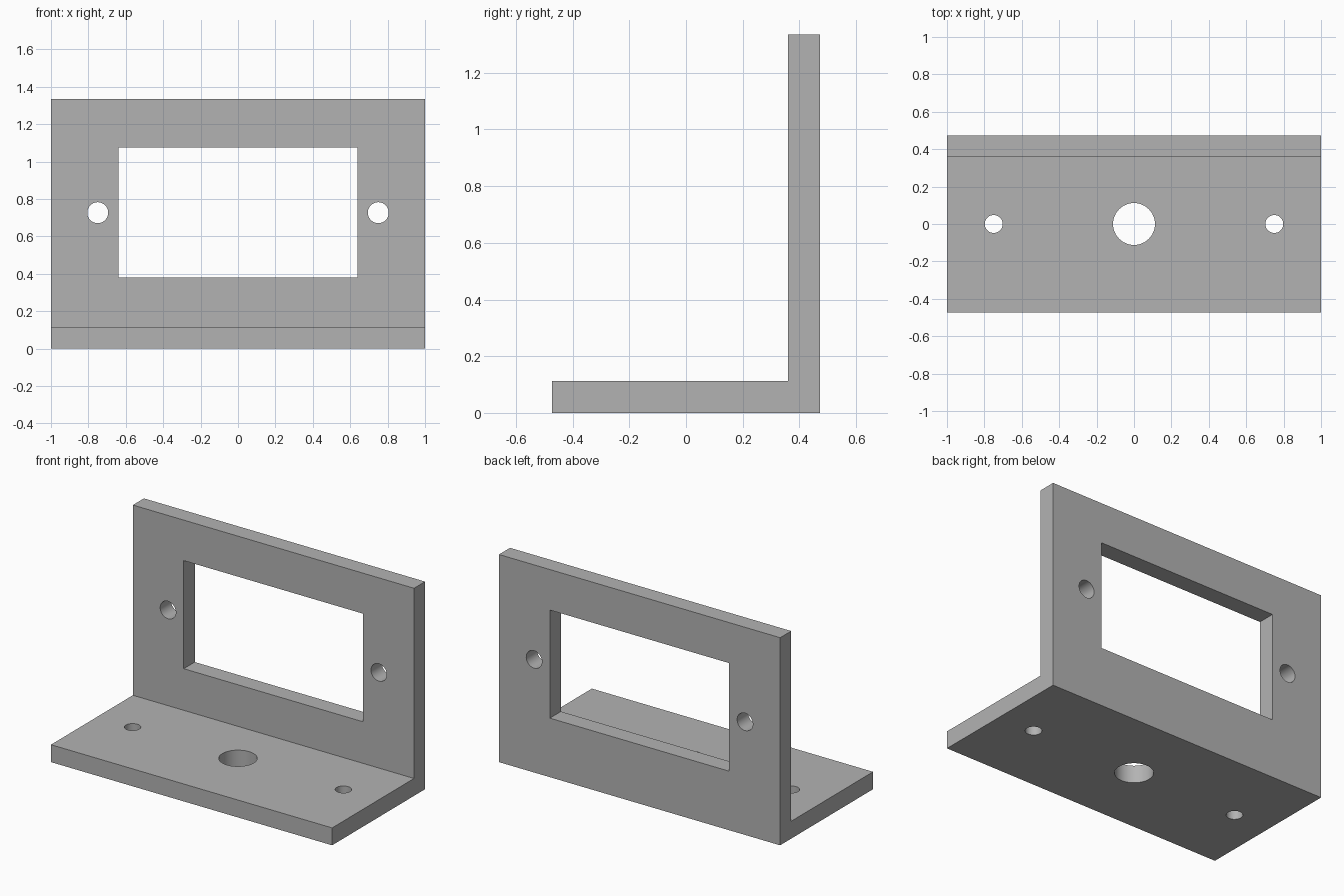
import bpy
import bmesh
from math import pi, radians

cube = bpy.data.objects.get("Cube")
if cube:
    bpy.data.objects.remove(cube, do_unlink=True)

# Overall sizes
HALF_W, HALF_D, HEIGHT, THICK = 1.0, 0.472, 1.335, 0.112
WALL_Y = HALF_D - THICK / 2

grey = bpy.data.materials.new("mid_grey")
grey.use_nodes = True
colour = (0.45, 0.45, 0.45, 1)
grey.diffuse_color = colour
grey.node_tree.nodes["Principled BSDF"].inputs["Base Color"].default_value = colour

# L-shaped bracket: side profile extruded across the width
profile = [(-HALF_D, 0), (HALF_D, 0), (HALF_D, HEIGHT),
           (HALF_D - THICK, HEIGHT), (HALF_D - THICK, THICK), (-HALF_D, THICK)]
bm = bmesh.new()
side = bm.faces.new([bm.verts.new((-HALF_W, y, z)) for y, z in profile])
grown = bmesh.ops.extrude_face_region(bm, geom=[side])["geom"]
bmesh.ops.translate(bm, vec=(2 * HALF_W, 0, 0),
                    verts=[v for v in grown if isinstance(v, bmesh.types.BMVert)])
bmesh.ops.recalc_face_normals(bm, faces=bm.faces)
mesh = bpy.data.meshes.new("angle_bracket")
bm.to_mesh(mesh)
bm.free()
mesh.materials.append(grey)
bracket = bpy.data.objects.new("angle_bracket", mesh)
bpy.context.collection.objects.link(bracket)


def cut(name):
    """Subtract the active object from the bracket, then remove it."""
    cutter = bpy.context.object
    cutter.name = name
    cutter.hide_render = True
    cutter.data.materials.append(grey)
    mod = bracket.modifiers.new(name, "BOOLEAN")
    mod.operation = "DIFFERENCE"
    mod.solver = "EXACT"
    mod.object = cutter
    bpy.context.view_layer.objects.active = bracket
    bpy.ops.object.modifier_apply(modifier=mod.name)
    bpy.data.objects.remove(cutter, do_unlink=True)


def drill(name, location, radius, tilt=0):
    bpy.ops.mesh.primitive_cylinder_add(vertices=48, radius=radius, depth=3 * THICK,
                                        location=location, rotation=(tilt, 0, 0))
    cut(name)


# Rectangular window in the upright plate
bpy.ops.mesh.primitive_cube_add(size=1, location=(0, WALL_Y, 0.727))
bpy.context.object.scale = (1.276, 3 * THICK, 0.695)
cut("window_cutter")

# Screw holes in both plates, and the large centre hole in the base
for x in (-0.75, 0.75):
    drill("wall_hole_cutter", (x, WALL_Y, 0.727), 0.056, pi / 2)
    drill("base_hole_cutter", (x, 0, THICK / 2), 0.048)
drill("centre_hole_cutter", (0, 0, THICK / 2), 0.112)

# Smooth hole walls, crisp plate edges
bpy.ops.object.select_all(action="DESELECT")
bracket.select_set(True)
bpy.context.view_layer.objects.active = bracket
bpy.ops.object.shade_smooth_by_angle(angle=radians(30))
